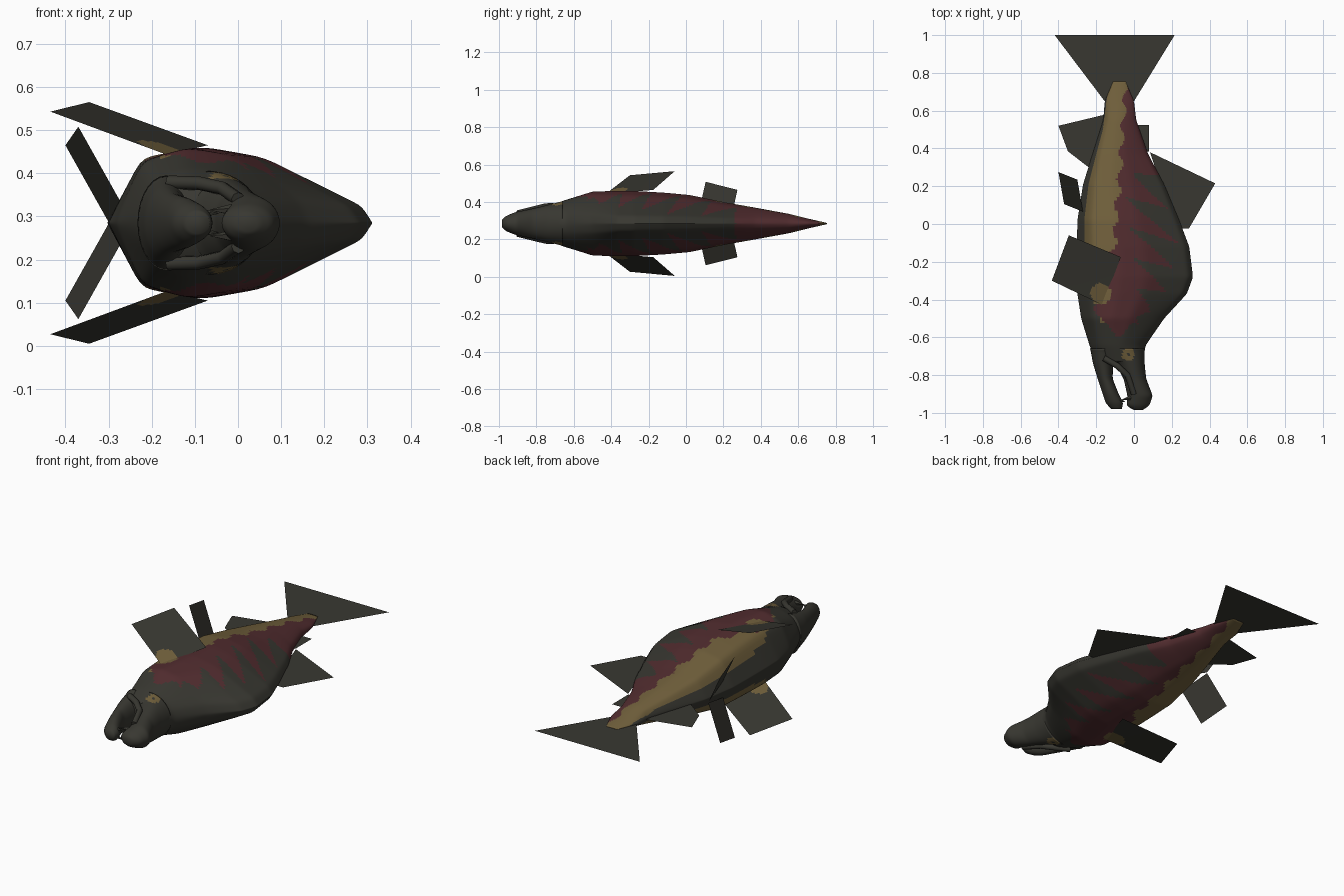
import bpy, bmesh, math
from mathutils import Vector

cube = bpy.data.objects.get("Cube")
if cube:
    bpy.data.objects.remove(cube)

MID = 0.285  # height of the fish's plane of symmetry


def make_material(name, rgb):
    m = bpy.data.materials.new(name)
    m.use_nodes = True
    m.diffuse_color = (*rgb, 1)
    node = m.node_tree.nodes["Principled BSDF"]
    node.inputs["Base Color"].default_value = (*rgb, 1)
    node.inputs["Roughness"].default_value = 0.8
    return m


MATS = [make_material("dark olive grey", (0.04, 0.039, 0.031)),
        make_material("maroon", (0.085, 0.026, 0.029)),
        make_material("tan", (0.165, 0.117, 0.045))]
GREY, MAROON, TAN = range(3)


def interp(table, t):
    """Linear lookup in rows sorted by their first value."""
    if t <= table[0][0]:
        return table[0][1:]
    for a, b in zip(table, table[1:]):
        if t <= b[0]:
            f = (t - a[0]) / (b[0] - a[0])
            return [p + (q - p) * f for p, q in zip(a[1:], b[1:])]
    return table[-1][1:]


# Colour bands by length: belly edge of tan, tan/maroon border, notch and tip of stripes
BANDS = [(-0.56, -0.16, -0.16, -0.02, 0.06), (-0.45, -0.2, -0.2, 0.03, 0.09),
         (-0.32, -0.25, -0.2, 0.0, 0.2), (-0.1, -0.265, -0.1, -0.02, 0.24),
         (0.1, -0.255, -0.09, -0.05, 0.18), (0.26, -0.23, -0.075, -0.02, 0.13),
         (0.32, -0.21, -0.07, 0.2, 0.2), (0.5, -0.165, -0.06, 0.2, 0.2),
         (0.76, -0.13, -0.04, 0.2, 0.2)]


def skin(c):
    x, y = c.x, c.y
    eye = math.hypot(x + 0.03, y + 0.69)
    if eye < 0.034:
        return GREY if eye < 0.009 else TAN
    if math.hypot(x + 0.175, y + 0.37) < 0.055:
        return TAN
    if y < -0.56 + 0.04 * math.cos(x * 40):
        return GREY
    lo, border, notch, tip = interp(BANDS, y)
    border += 0.015 * math.sin(y * 45)
    wave = 2 * abs(((y + 0.6 * x - 0.04) / 0.15 + 0.5) % 1 - 0.5)
    if lo < x < border:
        return TAN
    if border <= x < tip + (notch - tip) * wave:
        return MAROON
    return GREY


def finish(name, bm, rule=None, smooth=True):
    for f in bm.faces:
        f.material_index = rule(f.calc_center_median()) if rule else GREY
        f.smooth = smooth
    me = bpy.data.meshes.new(name)
    bm.to_mesh(me)
    bm.free()
    for m in MATS:
        me.materials.append(m)
    ob = bpy.data.objects.new(name, me)
    bpy.context.collection.objects.link(ob)
    return ob


# Half cross-section: (position from belly to back, thickness fraction)
DEEP = [(0, 0), (0.13, 0.85), (0.36, 1), (0.59, 0.86), (0.96, 0.22), (1, 0)]


def ring(deep, n):
    """Closed section of 2n points; deep blends an oval into the keeled shape."""
    half = []
    for i in range(n + 1):
        a = math.pi * i / n
        u = (1 - math.cos(a)) / 2
        w = interp(DEEP, u)[0]
        half.append((u, math.sin(a) * (1 - deep) + w * deep))
    return half + [(u, -w) for u, w in half[-2:0:-1]]


def loft(name, stations, step, n, rule=None, relax=4):
    """Skin rows of (y, belly x, back x, half thickness, keel amount)."""
    bm = bmesh.new()
    count = round((stations[-1][0] - stations[0][0]) / step)
    rings = []
    for i in range(count + 1):
        y = stations[0][0] + (stations[-1][0] - stations[0][0]) * i / count
        x0, x1, h, deep = interp(stations, y)
        rings.append([bm.verts.new((x0 + (x1 - x0) * u, y, MID + h * w))
                      for u, w in ring(deep, n)])
    for a, b in zip(rings, rings[1:]):
        for k in range(2 * n):
            j = (k + 1) % (2 * n)
            bm.faces.new((a[k], a[j], b[j], b[k]))
    bm.faces.new(rings[0])
    bm.faces.new(rings[-1])
    inner = [v for r in rings[1:-1] for v in r]
    for _ in range(relax):
        bmesh.ops.smooth_vert(bm, verts=inner, factor=0.5,
                              use_axis_x=True, use_axis_y=True, use_axis_z=True)
    bmesh.ops.recalc_face_normals(bm, faces=bm.faces)
    return finish(name, bm, rule)


# Body, from the back of the mouth to the tail root
loft("body", [
    (-0.73, -0.2, 0.05, 0.095, 0), (-0.645, -0.235, 0.06, 0.128, 0.2),
    (-0.5, -0.28, 0.16, 0.175, 0.7), (-0.37, -0.3, 0.28, 0.177, 1),
    (-0.28, -0.303, 0.313, 0.177, 1), (-0.12, -0.303, 0.293, 0.168, 1),
    (0.02, -0.3, 0.24, 0.155, 1), (0.21, -0.27, 0.16, 0.115, 0.9),
    (0.37, -0.22, 0.075, 0.087, 0.6), (0.55, -0.163, 0.012, 0.053, 0.3),
    (0.65, -0.155, 0.0, 0.027, 0), (0.755, -0.11, -0.045, 0.003, 0)],
    0.009, 48, skin)

# Open jaws
loft("upper_jaw", [
    (-0.985, 0.0, 0.045, 0.02, 0), (-0.965, -0.04, 0.08, 0.04, 0),
    (-0.91, -0.035, 0.1, 0.062, 0), (-0.82, -0.055, 0.065, 0.08, 0),
    (-0.74, -0.1, 0.057, 0.1, 0), (-0.66, -0.19, 0.057, 0.12, 0)],
    0.008, 24, skin)
loft("lower_jaw", [
    (-0.98, -0.12, -0.065, 0.025, 0), (-0.95, -0.15, -0.055, 0.045, 0),
    (-0.9, -0.167, -0.08, 0.06, 0), (-0.82, -0.193, -0.112, 0.07, 0),
    (-0.74, -0.218, -0.11, 0.088, 0), (-0.66, -0.233, -0.1, 0.11, 0)],
    0.01, 14)


def lip(name, side):
    cu = bpy.data.curves.new(name, "CURVE")
    cu.dimensions = "3D"
    cu.bevel_depth = 0.016
    cu.bevel_resolution = 2
    cu.use_fill_caps = True
    sp = cu.splines.new("POLY")
    path = [(0.0, -0.9, 0.055), (-0.035, -0.8, 0.08),
            (-0.09, -0.75, 0.092), (-0.16, -0.71, 0.094)]
    sp.points.add(len(path) - 1)
    for p, (x, y, z) in zip(sp.points, path):
        p.co = (x, y, MID + side * z, 1)
    cu.materials.append(MATS[GREY])
    bpy.context.collection.objects.link(bpy.data.objects.new(name, cu))


def tooth(name, x, y, z, lean):
    bm = bmesh.new()
    bmesh.ops.create_cone(bm, segments=5, radius1=0.014, radius2=0.001, depth=0.05)
    turn = Vector((lean, -0.2, 0)).to_track_quat("Z", "Y").to_matrix()
    bmesh.ops.rotate(bm, verts=bm.verts, matrix=turn)
    bmesh.ops.translate(bm, verts=bm.verts, vec=(x, y, MID + z))
    finish(name, bm, smooth=False)


def fin(name, corners, rule=None, cuts=1):
    """Flat four-cornered sheet, divided where it carries a painted patch."""
    a, b, c, d = [Vector(p) for p in corners]
    bm = bmesh.new()
    grid = [[bm.verts.new(a.lerp(b, i / cuts).lerp(d.lerp(c, i / cuts), j / cuts))
             for i in range(cuts + 1)] for j in range(cuts + 1)]
    for j in range(cuts):
        for i in range(cuts):
            bm.faces.new((grid[j][i], grid[j][i + 1],
                          grid[j + 1][i + 1], grid[j + 1][i]))
    finish(name, bm, rule, smooth=False)


def base_patch(c):
    return TAN if math.hypot(c.x + 0.175, c.y + 0.37) < 0.055 else GREY


# Paired parts, mirrored across the plane of symmetry
for side, label in ((1, "right"), (-1, "left")):
    lip(label + "_lip", side)
    tooth(label + "_upper_tooth", -0.04, -0.925, side * 0.03, -1)
    tooth(label + "_lower_tooth", -0.07, -0.935, side * 0.022, 1)
    fin(label + "_pectoral_fin",
        [(x, y, MID + side * z) for x, y, z in (
            (-0.435, -0.3, 0.258), (-0.345, -0.06, 0.28),
            (-0.07, -0.175, 0.18), (-0.165, -0.43, 0.158))], base_patch, 24)
    fin(label + "_pelvic_fin",
        [(x, y, MID + side * z) for x, y, z in (
            (-0.4, 0.275, 0.18), (-0.37, 0.105, 0.223),
            (-0.27, 0.065, 0.045), (-0.3, 0.235, 0.002))])

# Single fins on the plane of symmetry
for name, outline in {
    "tail_fin": [(-0.42, 1), (0.215, 1), (0.0, 0.65), (-0.155, 0.65)],
    "dorsal_fin": [(0.085, 0.38), (0.43, 0.215), (0.29, -0.025), (0.22, -0.025)],
    "adipose_fin": [(0.0, 0.525), (0.08, 0.525), (0.08, 0.385), (0.03, 0.385)],
    "anal_fin": [(-0.4, 0.52), (-0.15, 0.58), (-0.24, 0.3), (-0.35, 0.385)],
}.items():
    fin(name, [(x, y, MID) for x, y in outline])
